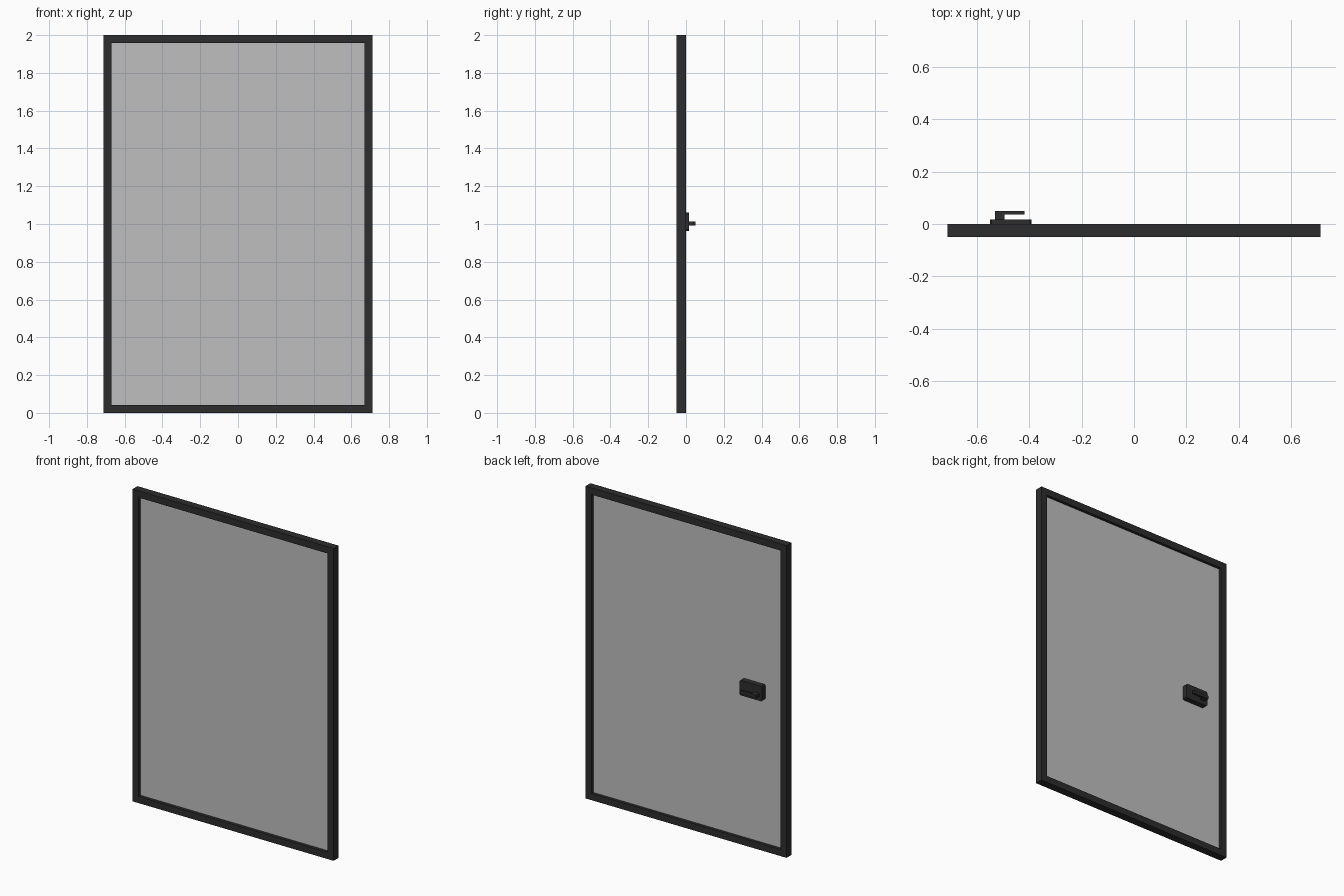
import bpy, bmesh

if "Cube" in bpy.data.objects:
    bpy.data.objects.remove(bpy.data.objects["Cube"])


def material(name, rgb):
    m = bpy.data.materials.new(name)
    m.diffuse_color = (*rgb, 1)
    m.use_nodes = True
    m.node_tree.nodes["Principled BSDF"].inputs["Base Color"].default_value = m.diffuse_color
    return m


BLACK = material("black_metal", (0.026, 0.026, 0.026))
GREY = material("grey_glass", (0.52, 0.52, 0.52))


def prism(name, points, y0, y1, mat):
    """Extrude an x-z outline from y0 to y1."""
    bm = bmesh.new()
    face = bm.faces.new([bm.verts.new((x, y0, z)) for x, z in points])
    ext = bmesh.ops.extrude_face_region(bm, geom=[face])
    for g in ext["geom"]:
        if isinstance(g, bmesh.types.BMVert):
            g.co.y = y1
    bmesh.ops.recalc_face_normals(bm, faces=bm.faces)
    me = bpy.data.meshes.new(name)
    bm.to_mesh(me)
    bm.free()
    me.materials.append(mat)
    ob = bpy.data.objects.new(name, me)
    bpy.context.collection.objects.link(ob)
    return ob


def rect(x0, x1, z0, z1):
    return [(x0, z0), (x1, z0), (x1, z1), (x0, z1)]


# Mitred frame: one bar between each pair of neighbouring corners
W, H, T = 0.712, 2.0, 0.043
Y0, Y1 = -0.0495, 0.0
outer = rect(-W, W, 0, H)
inner = rect(-W + T, W - T, T, H - T)
for i, side in enumerate(("bottom", "right", "top", "left")):
    j = (i + 1) % 4
    prism("frame_" + side, [outer[i], outer[j], inner[j], inner[i]], Y0, Y1, BLACK)

# Glass pane, set halfway into the frame
prism("glass_pane", rect(-W + T, W - T, T, H - T), -0.03, -0.018, GREY)

# Lock plate with clipped corners on the back of the pane
x0, x1, z0, z1, c = -0.55, -0.392, 0.964, 1.06, 0.006
prism("lock_plate", [(x0 + c, z0), (x1 - c, z0), (x1, z0 + c), (x1, z1 - c),
                     (x1 - c, z1), (x0 + c, z1), (x0, z1 - c), (x0, z0 + c)],
      -0.018, 0.017, BLACK)

# Handle: stem and lever
prism("handle_stem", rect(-0.531, -0.494, 0.991, 1.012), 0.016, 0.037, BLACK)
prism("handle_lever", rect(-0.531, -0.419, 0.991, 1.012), 0.036, 0.0495, BLACK)
